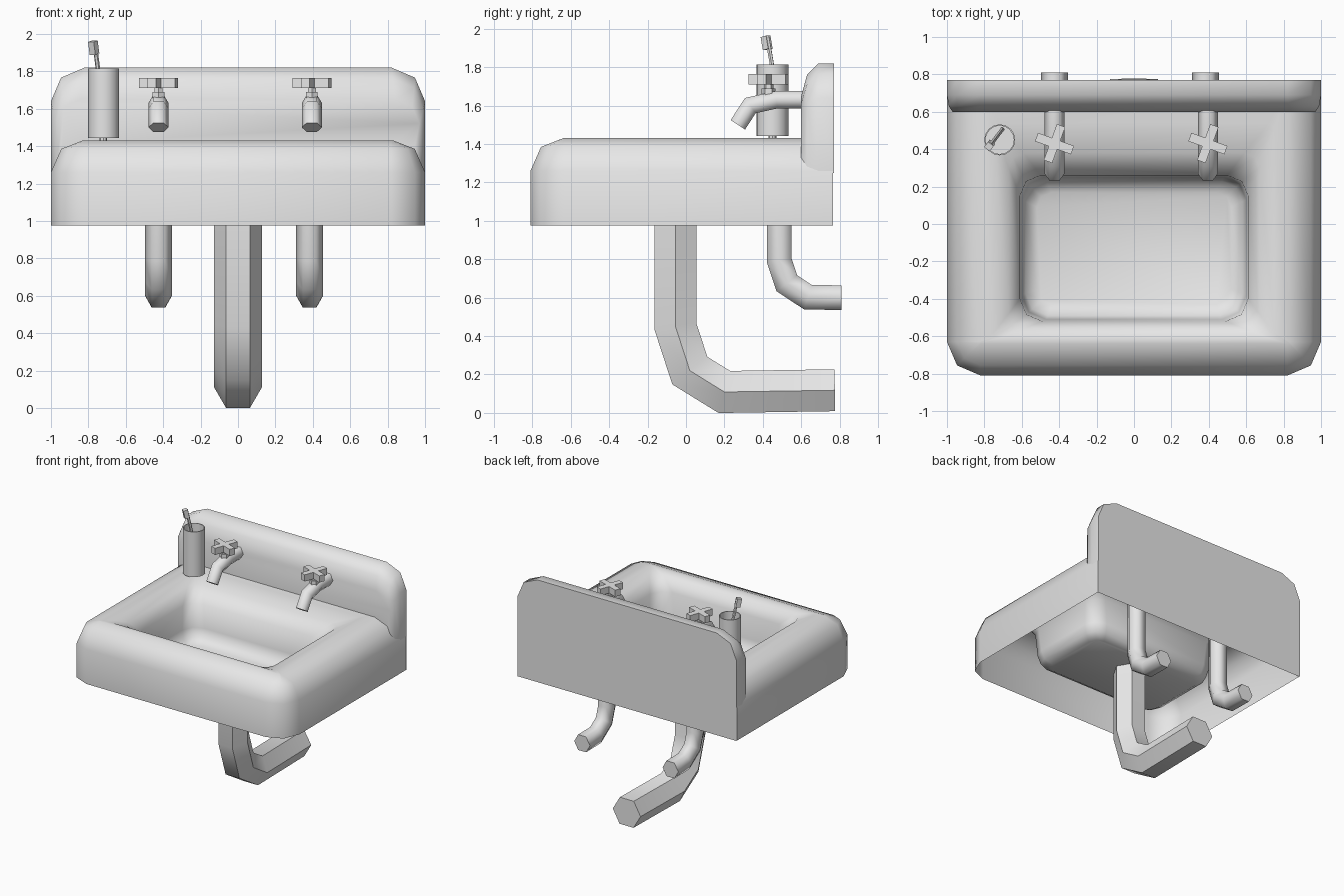
import bpy, bmesh, math
from mathutils import Vector, Matrix

cube = bpy.data.objects.get("Cube")
if cube:
    bpy.data.objects.remove(cube, do_unlink=True)

grey = bpy.data.materials.new("plain_grey")
grey.use_nodes = True
grey.diffuse_color = (0.8, 0.8, 0.8, 1)
grey.node_tree.nodes["Principled BSDF"].inputs["Base Color"].default_value = (0.8, 0.8, 0.8, 1)


def finish(name, bm, angle=None, fix_normals=True):
    bmesh.ops.remove_doubles(bm, verts=bm.verts, dist=1e-5)
    if fix_normals:
        bmesh.ops.recalc_face_normals(bm, faces=bm.faces)
    mesh = bpy.data.meshes.new(name)
    bm.to_mesh(mesh)
    bm.free()
    mesh.materials.append(grey)
    ob = bpy.data.objects.new(name, mesh)
    bpy.context.collection.objects.link(ob)
    if angle:
        bpy.ops.object.select_all(action='DESELECT')
        ob.select_set(True)
        bpy.context.view_layer.objects.active = ob
        bpy.ops.object.shade_smooth_by_angle(angle=math.radians(angle))
    return ob


def loft(bm, rings, closed=True, cap_start=False, cap_end=False):
    rows = [[bm.verts.new(p) for p in ring] for ring in rings]
    n = len(rows[0])
    for a, b in zip(rows, rows[1:]):
        for i in range(n if closed else n - 1):
            j = (i + 1) % n
            bm.faces.new((a[i], a[j], b[j], b[i]))
    if cap_start:
        bm.faces.new(rows[0][::-1])
    if cap_end:
        bm.faces.new(rows[-1])


def rounded_ring(hx, y0, y1, front_r, back_r, z):
    """Rectangle with three-point corners."""
    pts = []
    for sx, sy in ((-1, -1), (1, -1), (1, 1), (-1, 1)):
        r, y = (front_r, y0) if sy < 0 else (back_r, y1)
        corner = [(sx * (hx - r), y, z),
                  (sx * (hx - 0.3 * r), y - sy * 0.3 * r, z),
                  (sx * hx, y - sy * r, z)]
        pts += corner[::-1] if sx * sy > 0 else corner
    return pts


def hex_pipe(name, x, path, rx, rn, angle):
    """Six-sided pipe swept along a (y, z) path with mitred bends."""
    pts = [Vector(p) for p in path]
    rings = []
    for i, p in enumerate(pts):
        t_in = (p - pts[i - 1]).normalized() if i else (pts[1] - p).normalized()
        t_out = (pts[i + 1] - p).normalized() if i + 1 < len(pts) else t_in
        t = (t_in + t_out).normalized()
        k = rn / t.dot(t_in) / math.sin(math.pi / 3)
        ring = []
        for s in range(6):
            a = s * math.pi / 3
            off = k * math.sin(a)
            ring.append((x + rx * math.cos(a), p.x - t.y * off, p.y + t.x * off))
        rings.append(ring)
    bm = bmesh.new()
    loft(bm, rings, cap_start=True, cap_end=True)
    return finish(name, bm, angle)


def rod(bm, a, b, r, sides):
    a, b = Vector(a), Vector(b)
    m = Matrix.Translation((a + b) / 2) @ (b - a).to_track_quat('Z', 'Y').to_matrix().to_4x4()
    bmesh.ops.create_cone(bm, cap_ends=True, segments=sides, radius1=r, radius2=r,
                          depth=(b - a).length, matrix=m)


def box(bm, size, matrix):
    bmesh.ops.create_cube(bm, size=1, matrix=matrix @ Matrix.Diagonal((*size, 1)))


# Basin: one sheet from the outer skirt over the rim to the bowl floor, open below
bm = bmesh.new()
rings = [rounded_ring(1 - d, -0.81 + d, 0.765, max(0.18 - d, 0.01), 0, z)
         for d, z in ((0, 0.975), (0, 1.26), (0.055, 1.385), (0.17, 1.43))]
rings += [rounded_ring(0.75, -0.61, 0.54, 0.03, 0.03, 1.43),
          rounded_ring(0.67, -0.56, 0.38, 0.08, 0.08, 1.40),
          rounded_ring(0.61, -0.52, 0.26, 0.12, 0.11, 1.31),
          rounded_ring(0.60, -0.51, 0.25, 0.13, 0.12, 1.12),
          rounded_ring(0.58, -0.49, 0.23, 0.12, 0.11, 1.05),
          rounded_ring(0.52, -0.43, 0.17, 0.08, 0.08, 1.015)]
loft(bm, rings, cap_end=True)
finish("basin", bm, 60, fix_normals=False)


# Backsplash with rounded front edges, its foot following the rim
def splash_outline(side, drop, y):
    r = 0.18 - 0.3 * drop
    h, top = 1 - side, 1.82 - drop
    half = [(0.83, 1.42), (0.94, 1.375), (h, 1.25 + 2 * side),
            (h, top - r), (h - 0.3 * r, top - 0.3 * r), (h - r, top)]
    return [(x, y, z) for x, z in half] + [(-x, y, z) for x, z in half[::-1]]


bm = bmesh.new()
loft(bm, [splash_outline(*ring) for ring in
          ((0, 0, 0.77), (0, 0, 0.69), (0.01, 0.06, 0.63), (0.03, 0.17, 0.60))],
     closed=False, cap_end=True)
finish("backsplash", bm, 60, fix_normals=False)

bm = bmesh.new()
half = [(1, 0.975), (1, 1.64), (0.946, 1.766), (0.82, 1.82)]
bm.faces.new([bm.verts.new((x, 0.77, z)) for x, z in
              [(-x, z) for x, z in half] + half[::-1]])
finish("back_panel", bm, fix_normals=False)

# Drain under the bowl
hex_pipe("drain_pipe", 0,
         [(-0.055, 1.013), (-0.055, 0.45), (0.02, 0.22), (0.2, 0.109), (0.775, 0.118)],
         0.127, 0.109, 50)

# Supply pipes, spouts and cross handles
for side, pipe_x, tap_x in (("right", -0.425, -0.425), ("left", 0.383, 0.395)):
    hex_pipe(side + "_supply_pipe", pipe_x,
             [(0.485, 1.38), (0.485, 0.795), (0.525, 0.675), (0.635, 0.602), (0.81, 0.60)],
             0.072, 0.064, 65)
    hex_pipe(side + "_spout", tap_x,
             [(0.65, 1.63), (0.47, 1.63), (0.335, 1.60), (0.27, 1.50)],
             0.054, 0.045, 65)
    bm = bmesh.new()
    rod(bm, (tap_x, 0.43, 1.64), (tap_x, 0.43, 1.73), 0.025, 6)
    rod(bm, (tap_x, 0.43, 1.64), (tap_x, 0.43, 1.69), 0.036, 6)
    for turn in (-20, 70):
        m = Matrix.Translation((tap_x, 0.43, 1.737)) @ Matrix.Rotation(math.radians(turn), 4, 'Z')
        box(bm, (0.205, 0.048, 0.055), m)
    finish(side + "_handle", bm)

# Open cup on a small foot
bm = bmesh.new()
profile = ((0.083, 1.442), (0.083, 1.815), (0.076, 1.815), (0.076, 1.465))
loft(bm, [[(-0.718 + r * math.cos(i * math.pi / 8), 0.45 + r * math.sin(i * math.pi / 8), z)
           for i in range(16)] for r, z in profile], cap_start=True, cap_end=True)
finish("cup", bm, 40)
bm = bmesh.new()
rod(bm, (-0.72, 0.45, 1.42), (-0.72, 0.45, 1.45), 0.02, 8)
finish("cup_foot", bm)

# Toothbrush leaning in the cup
low, high = Vector((-0.705, 0.505, 1.48)), Vector((-0.768, 0.422, 1.96))
bm = bmesh.new()
rod(bm, low, high, 0.012, 6)
lean = (high - low).to_track_quat('Z', 'Y').to_matrix().to_4x4()
head = Matrix.Translation(low.lerp(high, 0.93) + Vector((-0.008, -0.008, 0))) @ lean
box(bm, (0.038, 0.036, 0.07), head)
finish("toothbrush", bm)
